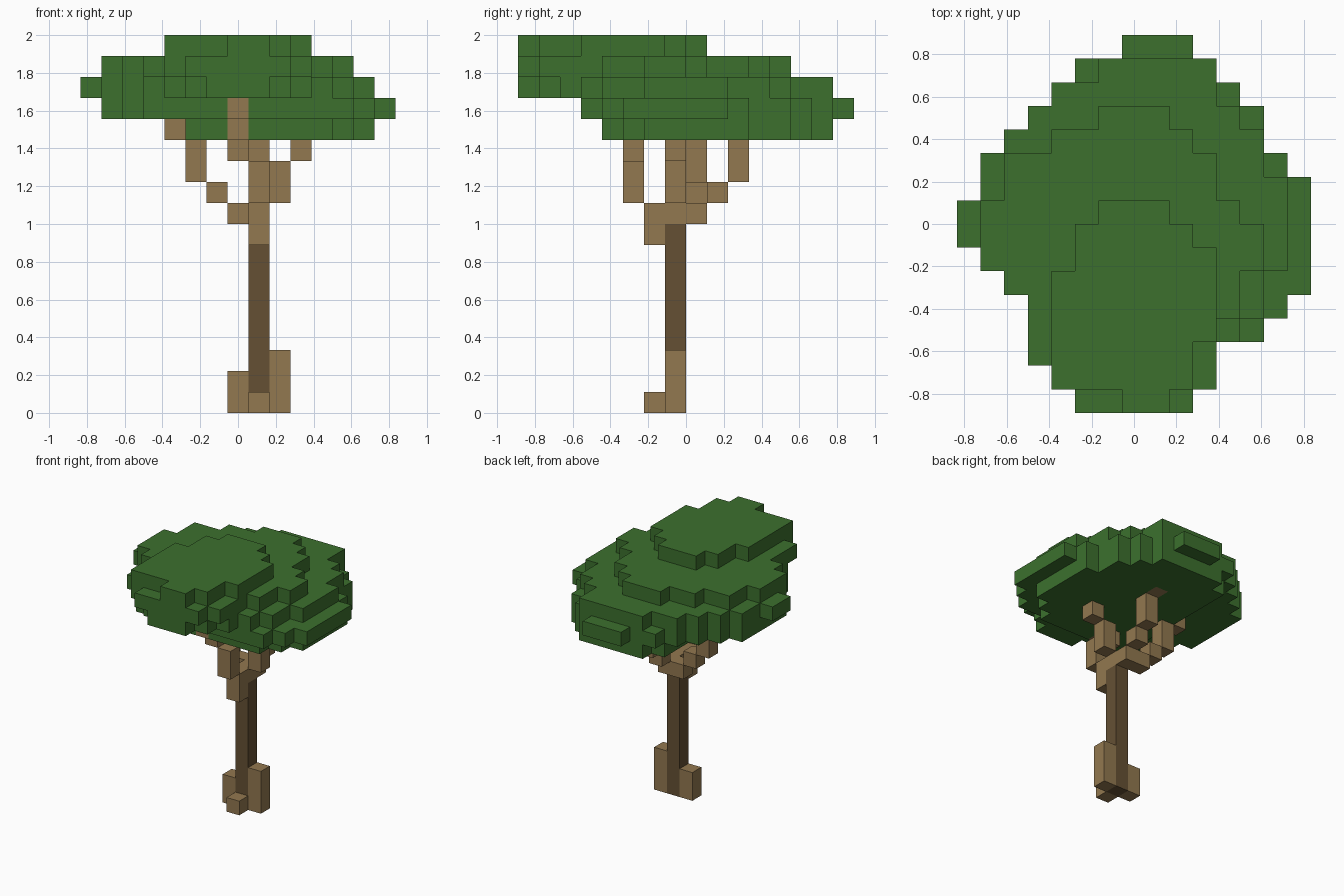
import bpy
import bmesh
import math
from mathutils import Vector

if "Cube" in bpy.data.objects:
    bpy.data.objects.remove(bpy.data.objects["Cube"], do_unlink=True)

UNIT = 1 / 9
ORIGIN = Vector((-7.5, -8, 0))


def make_material(name, rgb):
    material = bpy.data.materials.new(name)
    material.use_nodes = True
    colour = (*rgb, 1)
    material.diffuse_color = colour
    shader = material.node_tree.nodes["Principled BSDF"]
    shader.inputs["Base Color"].default_value = colour
    shader.inputs["Roughness"].default_value = 0.9
    return material


leaf_green = make_material("leaf green", (0.045, 0.163, 0.027))
light_bark = make_material("light bark", (0.288, 0.188, 0.080))
dark_bark = make_material("dark bark", (0.130, 0.081, 0.034))


def column(x, y, bottom, top):
    """Cells of an upright post, both ends included."""
    return {(x, y, z) for z in range(bottom, top + 1)}


def leaf_layer(z, first_row, spans):
    """Cells of a flat slab, one (first, last) span per row from front to back."""
    return {(x, first_row + row, z)
            for row, (first, last) in enumerate(spans)
            for x in range(first, last + 1)}


# Wooden parts: position of each post in the block grid
parts = {
    "trunk": (dark_bark, column(8, 7, 0, 8)),
    "front_root": (light_bark, column(8, 6, 0, 0)),
    "left_root": (light_bark, column(9, 7, 0, 2)),
    "right_root": (light_bark, column(7, 7, 0, 1)),
    "trunk_fork": (light_bark, column(8, 7, 9, 9)),
    "front_branch": (light_bark, column(8, 6, 8, 9) | column(8, 5, 10, 11)
                     | column(7, 5, 12, 12) | column(7, 4, 13, 13)
                     | column(7, 3, 14, 14)),
    "back_branch": (light_bark, column(8, 8, 9, 9) | column(8, 9, 10, 10)
                    | column(8, 10, 11, 12) | column(8, 11, 13, 13)),
    "left_branch": (light_bark, column(9, 7, 10, 11) | column(10, 7, 12, 12)),
    "right_branch": (light_bark, column(7, 8, 9, 9) | column(6, 8, 10, 10)
                     | column(5, 8, 11, 12) | column(4, 8, 13, 13)),
}
wood = set().union(*(cells for _, cells in parts.values()))

# Canopy: stacked slabs that lean towards the front as they rise
canopy = {
    "canopy_base": leaf_layer(13, 4, [
        (5, 11), (5, 12), *[(5, 13)] * 5, (5, 12), (5, 12), (5, 11), (6, 10)]),
    "canopy_lower": leaf_layer(14, 3, [
        (3, 12), (3, 13), (2, 14), *[(1, 14)] * 4, (1, 13), (2, 12),
        (3, 12), (4, 11), (5, 10), (7, 9)]),
    "canopy_middle": leaf_layer(15, 0, [
        (6, 8), (5, 9), (4, 10), (3, 11), (3, 12), (2, 12), (1, 13), (0, 13),
        (0, 13), (1, 13), (1, 12), (2, 12), (3, 11), (4, 10), (6, 10)]),
    "canopy_upper": leaf_layer(16, 0, [
        (5, 9), (4, 10), (3, 10), (3, 10), (3, 11), (2, 11), (1, 12), (1, 12),
        (1, 11), (2, 10), (2, 10), (4, 9), (6, 8)]),
    "canopy_top": leaf_layer(17, 0, [
        (7, 8), (4, 9), (4, 9), *[(4, 10)] * 3, (5, 10), (5, 9), (6, 8)]),
}
for name, cells in canopy.items():
    parts[name] = (leaf_green, cells - wood)

occupied = set().union(*(cells for _, cells in parts.values()))


def build_blocks(name, material, cells):
    """Skin the exposed sides of the cells and merge coplanar squares."""
    bm = bmesh.new()
    for cell in cells:
        for axis in range(3):
            for side in (-1, 1):
                neighbour = list(cell)
                neighbour[axis] += side
                if tuple(neighbour) in occupied:
                    continue
                normal, across = Vector((0, 0, 0)), Vector((0, 0, 0))
                normal[axis] = side / 2
                across[(axis + 1) % 3] = 0.5
                along = normal.cross(across) * 2
                centre = Vector(cell) + Vector((0.5, 0.5, 0.5)) + normal + ORIGIN
                corners = (across + along, along - across,
                           -across - along, across - along)
                bm.faces.new([bm.verts.new((centre + c) * UNIT) for c in corners])
    bmesh.ops.remove_doubles(bm, verts=bm.verts, dist=UNIT / 100)
    bmesh.ops.dissolve_limit(bm, angle_limit=math.radians(1),
                             verts=bm.verts, edges=bm.edges)
    mesh = bpy.data.meshes.new(name)
    bm.to_mesh(mesh)
    bm.free()
    mesh.materials.append(material)
    bpy.context.collection.objects.link(bpy.data.objects.new(name, mesh))


for name, (material, cells) in parts.items():
    build_blocks(name, material, cells)
